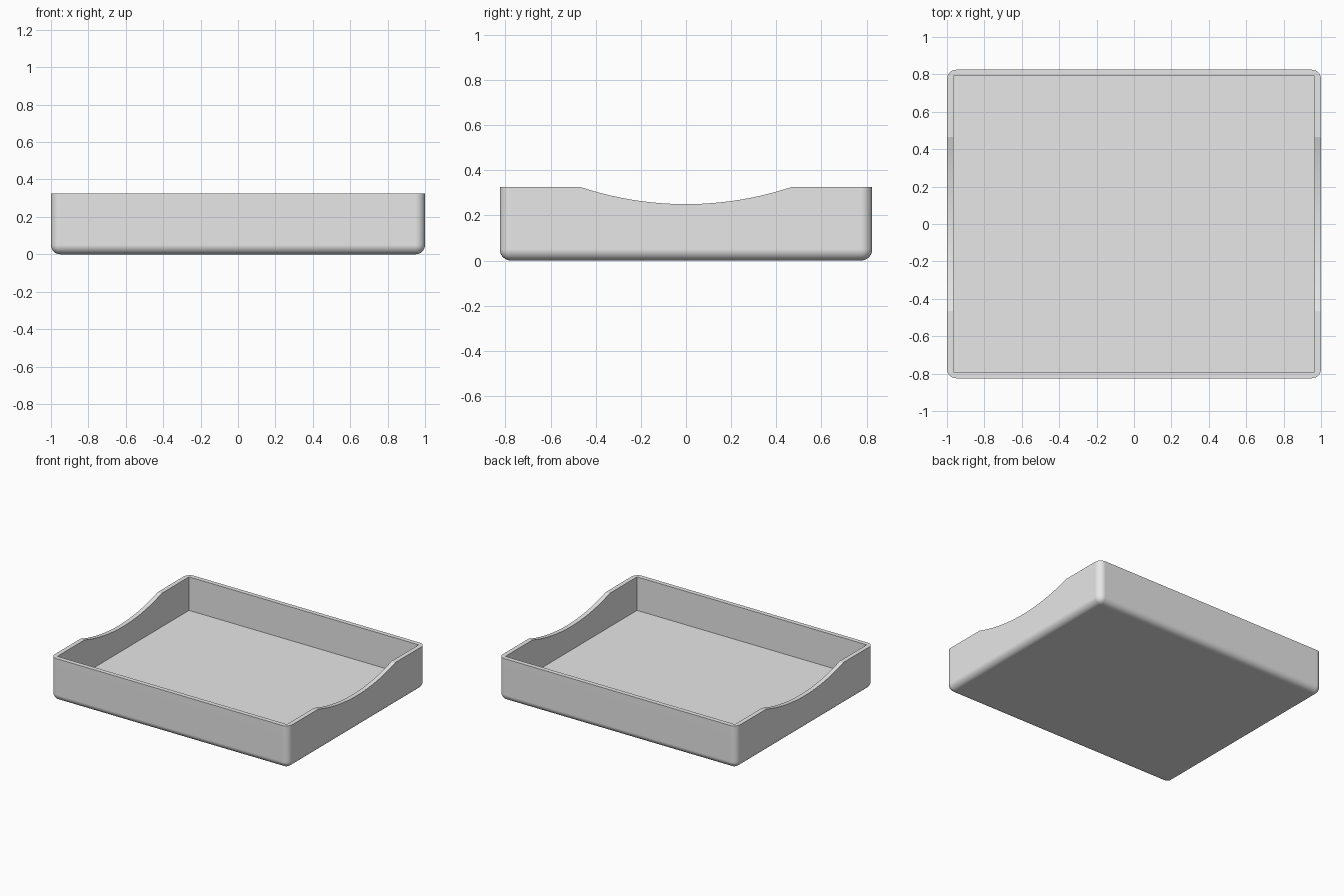
import bpy, bmesh, math

default = bpy.data.objects.get("Cube")
if default:
    bpy.data.objects.remove(default, do_unlink=True)

WIDTH, DEPTH, HEIGHT = 2.0, 1.65, 0.325
WALL, FLOOR, RADIUS = 0.034, 0.07, 0.05
NOTCH_HALF, NOTCH_LOW = 0.465, 0.25

grey = bpy.data.materials.new("light grey")
grey.use_nodes = True
colour = (0.8, 0.8, 0.8, 1)
grey.diffuse_color = colour
grey.node_tree.nodes["Principled BSDF"].inputs["Base Color"].default_value = colour


def add_box(name, sx, sy, bottom, top, radius=0):
    """Box centred in plan; radius rounds every edge except the top rim."""
    bm = bmesh.new()
    bmesh.ops.create_cube(bm, size=1)
    for v in bm.verts:
        v.co.x *= sx
        v.co.y *= sy
        v.co.z = top if v.co.z > 0 else bottom
    if radius:
        edges = [e for e in bm.edges if min(v.co.z for v in e.verts) < top - 0.001]
        bmesh.ops.bevel(bm, geom=edges, offset=radius, offset_type='OFFSET',
                        segments=8, profile=0.5, affect='EDGES')
    mesh = bpy.data.meshes.new(name)
    bm.to_mesh(mesh)
    bm.free()
    mesh.materials.append(grey)
    obj = bpy.data.objects.new(name, mesh)
    bpy.context.collection.objects.link(obj)
    return obj


# Rounded outer body
tray = add_box("tray", WIDTH, DEPTH, 0, HEIGHT, RADIUS)

# Square-cornered hollow
hollow = add_box("hollow_cutter", WIDTH - 2 * WALL, DEPTH - 2 * WALL, FLOOR, HEIGHT + 0.3)

# Wide shallow arc lowering both side walls
drop = HEIGHT - NOTCH_LOW
arc = (NOTCH_HALF ** 2 + drop ** 2) / (2 * drop)
bpy.ops.mesh.primitive_cylinder_add(vertices=256, radius=arc, depth=WIDTH + 0.5,
                                    location=(0, 0, NOTCH_LOW + arc),
                                    rotation=(0, math.pi / 2, 0))
notch = bpy.context.object
notch.name = "side_notch_cutter"
notch.data.materials.append(grey)

# The arc only lowers the side walls, so limit it to the notch width
limit = add_box("notch_limit", WIDTH + 0.4, 2 * NOTCH_HALF + 0.02, 0.1, HEIGHT + 0.1)


def combine(target, other, operation):
    bpy.ops.object.select_all(action='DESELECT')
    bpy.context.view_layer.objects.active = target
    target.select_set(True)
    mod = target.modifiers.new("cut", 'BOOLEAN')
    mod.object = other
    mod.operation = operation
    mod.solver = 'EXACT'
    bpy.ops.object.modifier_apply(modifier=mod.name)
    bpy.data.objects.remove(other, do_unlink=True)


combine(notch, limit, 'INTERSECT')
combine(tray, hollow, 'DIFFERENCE')
combine(tray, notch, 'DIFFERENCE')

# Smooth roundings, crisp rim and flat walls
bpy.ops.object.shade_smooth_by_angle(angle=math.radians(15))
weighted = tray.modifiers.new("flat walls", 'WEIGHTED_NORMAL')
weighted.keep_sharp = True
